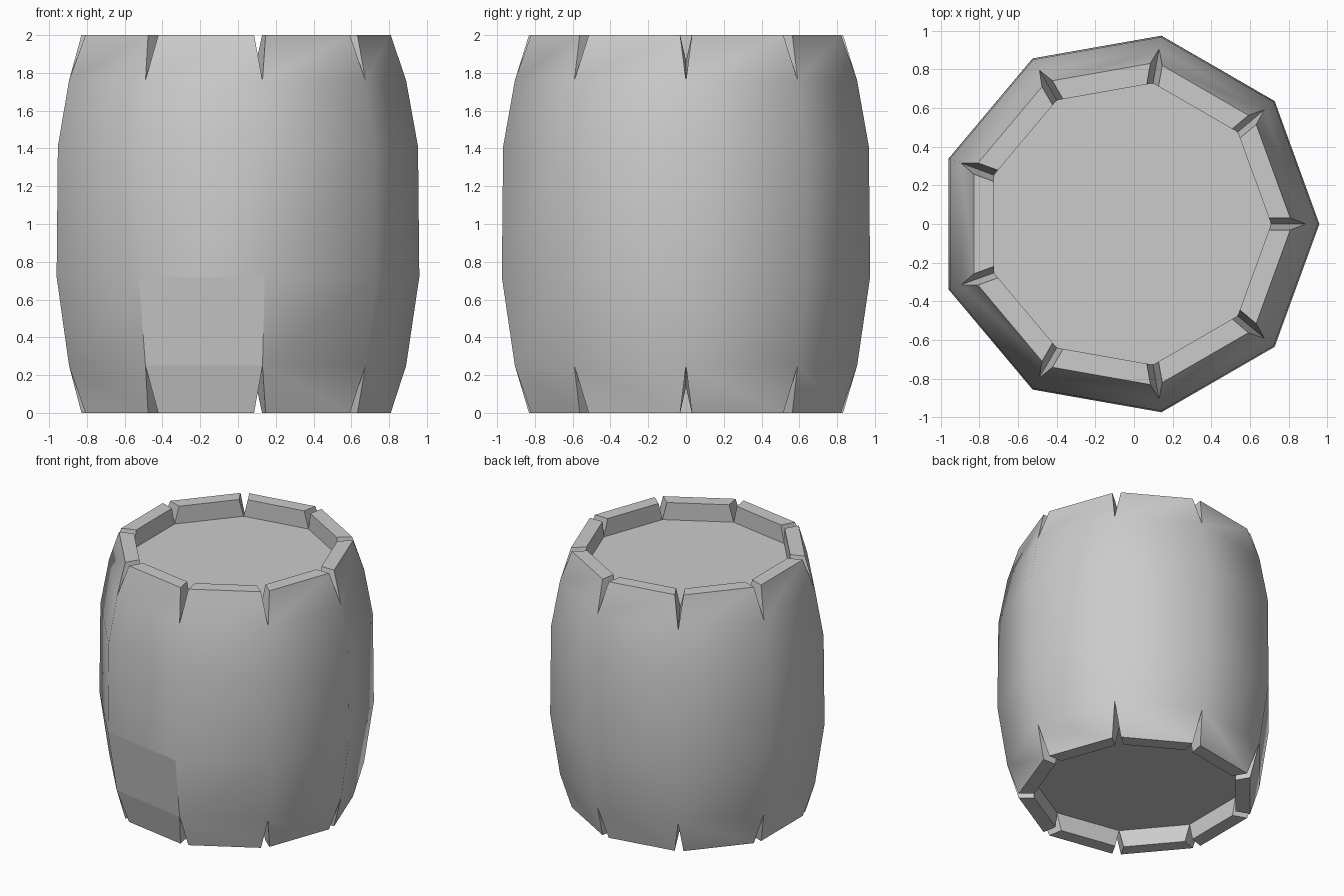
import bpy
import bmesh
from math import radians, cos, sin
from mathutils import Vector

cube = bpy.data.objects.get("Cube")
if cube:
    bpy.data.objects.remove(cube)

SIDES = 9
STEP = radians(360 / SIDES)
CENTRE_X = -0.03
HEIGHT = 2.0
RINGS = [(0.92, 0.25), (0.99, 0.72), (0.983, 1.41), (0.92, 1.76)]  # radius, z
RIM_OUTER, RIM_INNER = 0.85, 0.74
LID_DEPTH = 0.135
NOTCH = 0.031  # half the width of a notch at the rim

grey = bpy.data.materials.new("weathered grey")
grey.use_nodes = True
colour = (0.6, 0.6, 0.6, 1)
grey.diffuse_color = colour
grey.node_tree.nodes["Principled BSDF"].inputs["Base Color"].default_value = colour


def corner(i, radius, z):
    a = i * STEP
    return Vector((CENTRE_X + radius * cos(a), radius * sin(a), z))


def rim_corner(i, side, radius, z):
    """Corner moved along the neighbouring side to open the notch."""
    here = corner(i, radius, z)
    along = (corner(i + side, radius, z) - here).normalized()
    return here + along * (NOTCH / cos(STEP / 2))


def make_object(name, bm):
    bmesh.ops.recalc_face_normals(bm, faces=bm.faces)
    mesh = bpy.data.meshes.new(name)
    bm.to_mesh(mesh)
    bm.free()
    mesh.materials.append(grey)
    obj = bpy.data.objects.new(name, mesh)
    bpy.context.collection.objects.link(obj)
    return obj


# Bulging body with a notched rim at each end
bm = bmesh.new()
rings = [[bm.verts.new(corner(i, r, z)) for i in range(SIDES)] for r, z in RINGS]
for low, high in zip(rings, rings[1:]):
    for i in range(SIDES):
        j = (i + 1) % SIDES
        bm.faces.new((low[i], low[j], high[j], high[i]))

lid_levels = (LID_DEPTH, HEIGHT - LID_DEPTH)
for ring, z_rim, z_lid in ((rings[0], 0, lid_levels[0]), (rings[-1], HEIGHT, lid_levels[1])):
    seat = [bm.verts.new(corner(i, RIM_INNER, z_lid)) for i in range(SIDES)]
    for i in range(SIDES):
        j = (i + 1) % SIDES
        out_a, out_b, in_a, in_b = [
            bm.verts.new(rim_corner(k, side, radius, z_rim))
            for radius in (RIM_OUTER, RIM_INNER) for k, side in ((i, 1), (j, -1))]
        bm.faces.new((ring[i], ring[j], out_b, out_a))    # outer panel
        bm.faces.new((out_a, out_b, in_b, in_a))          # rim
        bm.faces.new((in_a, in_b, seat[j], seat[i]))      # inner wall
        bm.faces.new((ring[i], out_a, in_a, seat[i]))     # notch walls
        bm.faces.new((ring[j], seat[j], in_b, out_b))
    bm.faces.new(seat)                                    # recessed lid
body = make_object("barrel_body", bm)

# Smooth staves with crisp rims and notches
bpy.ops.object.select_all(action='DESELECT')
body.select_set(True)
bpy.context.view_layer.objects.active = body
bpy.ops.object.shade_smooth_by_angle(angle=radians(55))

# One flat panel low on the front
panel_centre = (corner(6, 0.955, 0.485) + corner(7, 0.955, 0.485)) / 2
panel = min(body.data.polygons, key=lambda p: (p.center - panel_centre).length)
panel.use_smooth = False
